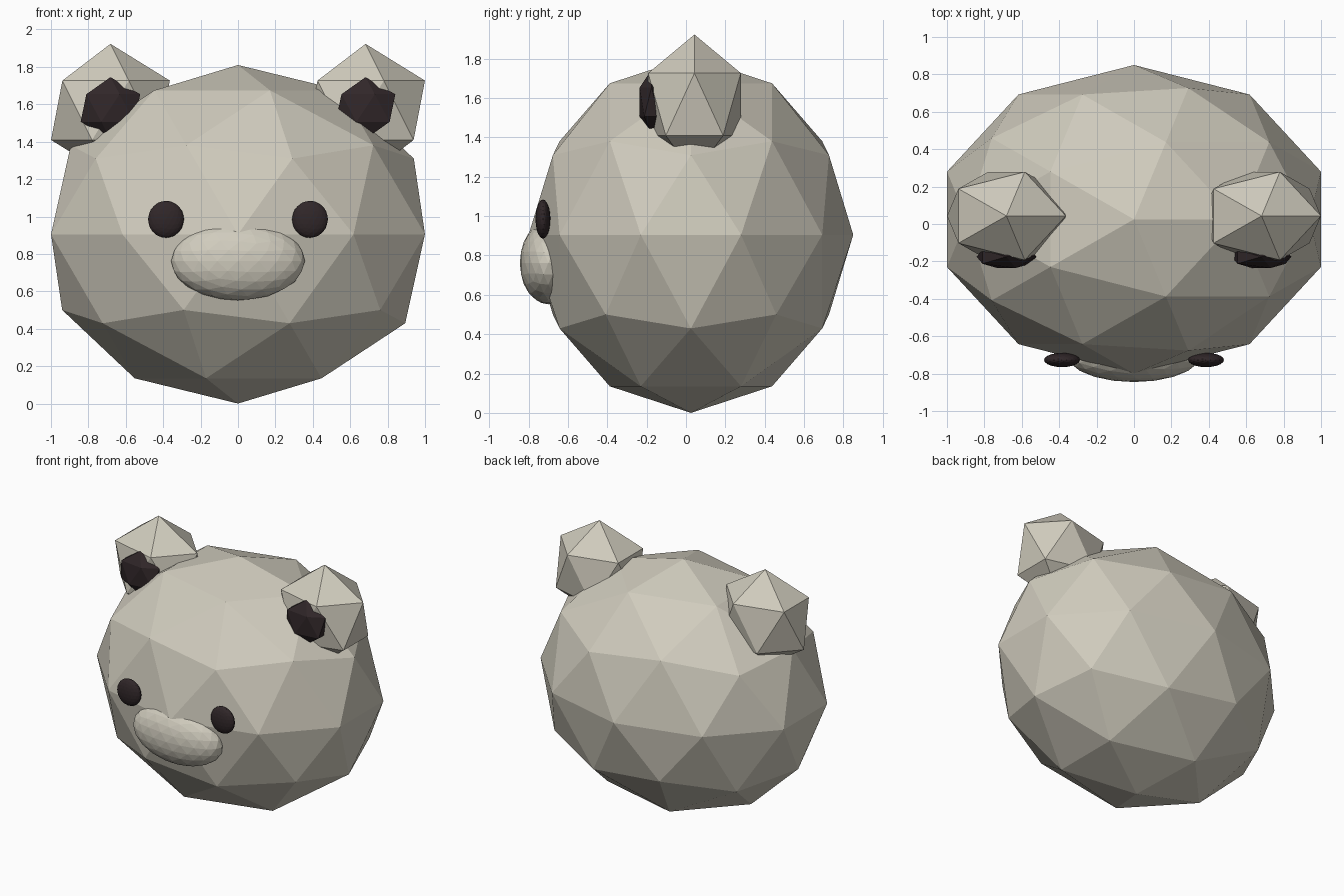
import bpy

if "Cube" in bpy.data.objects:
    bpy.data.objects.remove(bpy.data.objects["Cube"])


def material(name, colour):
    m = bpy.data.materials.new(name)
    m.diffuse_color = (*colour, 1.0)
    m.use_nodes = True
    m.node_tree.nodes["Principled BSDF"].inputs["Base Color"].default_value = m.diffuse_color
    return m


cream = material("warm_cream", (0.63, 0.60, 0.51))
dark = material("dark_brown", (0.030, 0.020, 0.022))


def ball(name, detail, centre, radii, mat):
    """Flat-shaded ellipsoid made from an icosphere."""
    bpy.ops.mesh.primitive_ico_sphere_add(subdivisions=detail, radius=1, location=centre)
    ob = bpy.context.object
    ob.name = name
    ob.scale = radii
    bpy.ops.object.transform_apply(location=False, rotation=False, scale=True)
    ob.data.materials.append(mat)
    bpy.ops.object.shade_flat()
    return ob


# Head and muzzle
ball("head", 2, (0, 0.025, 0.905), (1.051, 0.825, 0.905), cream)
ball("muzzle", 3, (0, -0.70, 0.762), (0.358, 0.145, 0.21), cream)

# Paired parts: the facets repeat rather than mirror
for side, s in (("left", -1), ("right", 1)):
    ball(f"ear_{side}", 1, (s * 0.682, 0.043, 1.568), (0.355, 0.277, 0.355), cream)
    ball(f"inner_ear_{side}", 1, (s * 0.682, -0.175, 1.58), (0.178, 0.071, 0.165), dark)
    ball(f"eye_{side}", 3, (s * 0.385, -0.727, 0.985), (0.096, 0.038, 0.099), dark)
